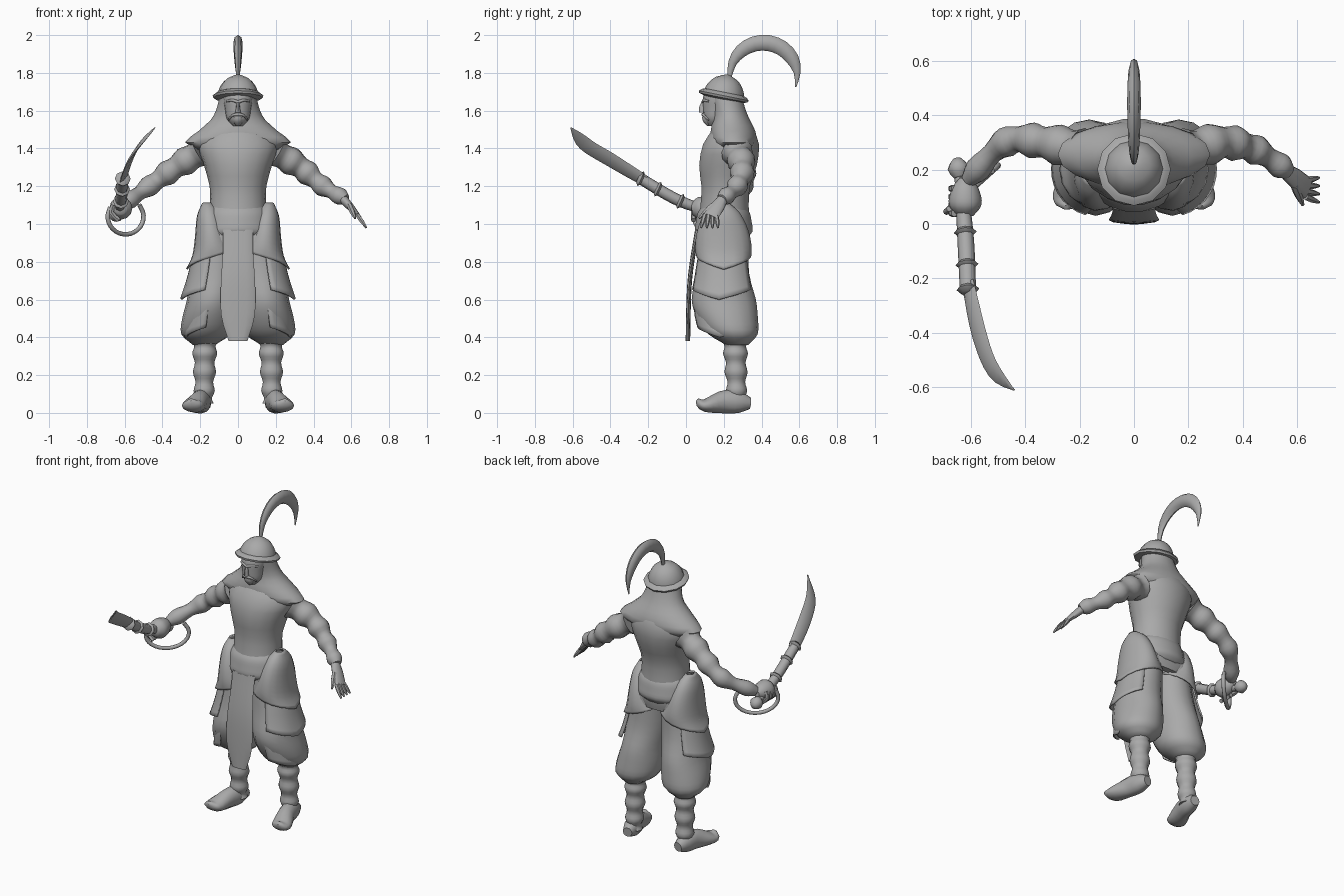
import bpy, math
from mathutils import Vector

if "Cube" in bpy.data.objects:
    bpy.data.objects.remove(bpy.data.objects["Cube"])

# One grey material for the whole figure
grey = bpy.data.materials.new("stone grey")
grey.use_nodes = True
colour = (.4, .4, .4, 1)
grey.diffuse_color = colour
grey.node_tree.nodes["Principled BSDF"].inputs["Base Color"].default_value = colour
X, Y, Z = Vector((1, 0, 0)), Vector((0, 1, 0)), Vector((0, 0, 1))


def finish(name, verts, faces, mirror, thickness):
    """Turn geometry into a named, smoothed and optionally mirrored object."""
    mesh = bpy.data.meshes.new(name)
    mesh.from_pydata(verts, [], faces)
    mesh.materials.append(grey)
    obj = bpy.data.objects.new(name, mesh)
    bpy.context.collection.objects.link(obj)
    bpy.ops.object.select_all(action="DESELECT")
    obj.select_set(True)
    bpy.context.view_layer.objects.active = obj
    bpy.ops.object.mode_set(mode="EDIT")
    bpy.ops.mesh.select_all(action="SELECT")
    bpy.ops.mesh.normals_make_consistent(inside=False)
    bpy.ops.object.mode_set(mode="OBJECT")
    bpy.ops.object.shade_smooth_by_angle(angle=math.radians(50))
    if thickness:
        solid = obj.modifiers.new("thickness", "SOLIDIFY")
        solid.thickness, solid.offset = thickness, 0
    if mirror:
        obj.modifiers.new("mirror", "MIRROR")


def spline(values, t):
    """Catmull-Rom value at t along evenly spaced numbers or points."""
    last = len(values) - 1
    if last == 0:
        return values[0]
    i = min(int(t * last), last - 1)
    before, start, end, after = (values[max(0, min(k, last))] for k in range(i - 1, i + 3))
    f = t * last - i
    ease = f * f * (3 - 2 * f)
    leave = (end - before) * (f * (1 - f) * (1 - f) / 2)
    arrive = (after - start) * (f * f * (1 - f) / 2)
    return start * (1 - ease) + end * ease + leave - arrive


def sweep(name, path, wide, deep=None, ref=None, sides=12, steps=12,
          arc=None, point=0, mirror=False, thickness=0):
    """Sweep an ellipse along a smooth path. Rings lie level, or across the path with
    the width along ref. An arc gives an open cloth with a pointed hem."""
    path = [Vector(p) for p in path]
    deep = deep or wide
    centres = [spline(path, i / steps) for i in range(steps + 1)]
    start, stop = arc or (0, math.tau)
    count = sides + 1 if arc else sides
    verts, faces = [], []
    for i, centre in enumerate(centres):
        u, v = X, Y
        if ref:
            along = (centres[min(i + 1, steps)] - centres[max(i - 1, 0)]).normalized()
            u = (ref - along * ref.dot(along)).normalized()
            v = along.cross(u)
        a = max(spline(wide, i / steps), .002)
        b = max(spline(deep, i / steps), .002)
        for k in range(count):
            f = k / sides
            turn = start + (stop - start) * f
            lift = Z * point * abs(2 * f - 1) * i / steps
            verts.append(centre + u * a * math.cos(turn) + v * b * math.sin(turn) + lift)
    for i in range(steps):
        for k in range(sides):
            j = (k + 1) % count
            low, high = i * count, (i + 1) * count
            faces.append((low + k, low + j, high + j, high + k))
    if not arc:
        faces += [tuple(range(sides)), tuple(range(steps * sides, len(verts)))]
    finish(name, verts, faces, mirror, thickness)


def ripple(first, last, bump, count):
    """Radii that taper while swelling and pinching in turn."""
    return [first + (last - first) * i / count + bump * (-1) ** i for i in range(count + 1)]


def hoop(centre, radius, start, stop, side):
    """Points of a circular arc standing upright in the side direction."""
    angles = [math.radians(start + (stop - start) * i / 8) for i in range(9)]
    return [Vector(centre) + (side * math.cos(a) + Z * math.sin(a)) * radius for a in angles]


# Torso, waist sash and shoulder mantle with hood
sweep("torso", [(0, .2, .9), (0, .21, 1.2), (0, .25, 1.5)],
      (.16, .16, .15, .15, .18, .21, .15), (.12, .14, .13, .13, .155, .15, .11), sides=18)
sweep("waist_sash", [(0, .2, .93), (0, .2, 1.09)],
      (.17, .185, .18, .17, .15), (.13, .155, .15, .14, .12), sides=18)
sweep("back_sash_drape", [(0, .3, 1), (0, .3, .88)], (.12, .14, .1), (.03, .03, .02))
sweep("shoulder_mantle", [(0, .26, 1.39), (0, .24, 1.55), (0, .2, 1.7)],
      (.2, .28, .21, .145, .115, .1, .09), (.09, .12, .12, .1, .09, .09, .09), sides=18)

# Face
sweep("face", [(0, .15, 1.52), (0, .18, 1.7)], (.03, .06, .07, .08, .08),
      (.03, .06, .075, .085, .08), sides=16)
sweep("nose", [(0, .095, 1.65), (0, .085, 1.59)], (.008, .01, .015), (.01, .02, .015), sides=8)
sweep("brow", [(0, .09, 1.645), (.03, .095, 1.655), (.06, .12, 1.65)], (.009, .006),
      ref=Z, sides=8, mirror=True)
sweep("moustache", [(0, .09, 1.58), (.03, .095, 1.575), (.05, .12, 1.55)], (.009, .004),
      ref=Z, sides=8, mirror=True)
sweep("chin_beard", [(0, .1, 1.57), (0, .12, 1.52)], (.02, .025, .01), (.015, .02, .01), sides=8)

# Helmet, tilted back, and its crest plume
seat, axis = Vector((0, .2, 1.68)), Vector((0, .02, .1))
sweep("helmet_brim", [seat - axis / 5, seat + axis / 5], (.1, .13, .135, .12, .1), ref=X, steps=4)
sweep("helmet_dome", [seat, seat + axis * 1.1], (.11, .105, .09, .06, .01), ref=X, steps=8)
sweep("crest_plume", hoop((0, .41, 1.78), .18, 180, -18, Y), (.01, .02, .025, .02, .003),
      (.012, .035, .042, .035, .003), ref=X, sides=8, steps=16)

# Baggy trousers, wrapped shins and curled shoes
sweep("trouser_leg", [(.09, .2, 1), (.14, .2, .6), (.18, .27, .36)],
      (.09, .11, .13, .13, .14, .13, .06), (.12, .13, .14, .17, .16, .13, .06),
      sides=16, steps=18, mirror=True)
sweep("wrapped_shin", [(.175, .26, .38), (.18, .27, .05)], ripple(.065, .045, .006, 8),
      steps=24, mirror=True)
sweep("curled_shoe", [(.18, .34, .05), (.2, .22, .06), (.24, .1, .04), (.25, .06, .07)],
      (.03, .05, .05, .06, .05, .01), (.03, .06, .06, .04, .025, .01), ref=X, mirror=True)

# Layered cloth on the hips: a rounded lobe over two flared tiers
sweep("hip_flap", [(.165, .19, 1.11), (.13, .2, .76)], (.02, .055, .075, .1, .14),
      (.03, .09, .13, .145, .14), arc=(-3, 3), point=.13, sides=16, mirror=True, thickness=.01)
for name, top, hem, wide, deep in (
        ("middle_skirt", .86, .6, (.12, .14, .17), (.13, .15, .17)),
        ("lower_skirt", .66, .4, (.13, .14, .15), (.15, .16, .14))):
    sweep(name, [(.11, .2, top), (.13, .2, hem)], wide, deep, arc=(-1.3, 1),
          point=(top - hem) / 5, steps=6, mirror=True, thickness=.01)
sweep("front_panel", [(0, .06, .97), (0, .02, .7), (0, .01, .38)],
      (.08, .08, .09, .09, .05), (.012,))

# Puffed sleeves
sleeve = ripple(.078, .035, .007, 9)
sweep("left_arm", [(.2, .27, 1.38), (.33, .3, 1.3), (.45, .27, 1.2), (.57, .19, 1.13)],
      sleeve, ref=Z, steps=27)
sweep("right_arm", [(-.2, .27, 1.38), (-.33, .3, 1.3), (-.47, .3, 1.2), (-.61, .16, 1.1)],
      sleeve, ref=Z, steps=27)

# Open left hand
sweep("left_palm", [(.55, .2, 1.14), (.64, .13, 1.04)], (.025, .04, .04), (.025, .02, .01),
      ref=Y, steps=4)
for i in range(4):
    sweep("left_finger", [(.63, .1 + .02 * i, 1.05), (.68, .08 + .03 * i, .98)],
          (.012, .012, .005), ref=Y, sides=6, steps=4)
sweep("left_thumb", [(.59, .14, 1.1), (.62, .07, 1.03)], (.015, .015, .006),
      ref=X, sides=6, steps=4)

# Right fist
sweep("right_fist", [(-.62, .17, 1.09), (-.62, .03, 1.08)], (.02, .05, .06, .03), ref=Z)
for i in range(4):
    y = .13 - .03 * i
    sweep("right_finger", [(-.66, y, 1.1), (-.67, y, 1.06), (-.63, y, 1.02)], (.014,),
          ref=Y, sides=6, steps=4)

# Sword hilt with collars and slanting knuckle guard
sweep("sword_pommel", [(-.65, .24, 1.04), (-.64, .17, 1.06)], (.015, .04, .02), ref=Z, steps=4)
grip = [Vector(p) for p in ((-.64, .19, 1.05), (-.62, -.03, 1.12), (-.61, -.24, 1.24))]
sweep("sword_grip", grip, (.02, .03, .03), ref=Z, sides=8)
for t in (.3, .5, .75, 1):
    middle, half = spline(grip, t), (grip[-1] - grip[0]) / 30
    sweep("sword_collar", [middle - half, middle + half], (.025, .042, .025),
          ref=Z, sides=8, steps=2)
sweep("knuckle_guard", hoop((-.595, .13, 1.04), .095, 150, 400, X + Y * .9), (.012,),
      ref=X - Y, sides=8, steps=20)

# Curved blade
sweep("sword_blade", [(-.61, -.22, 1.23), (-.57, -.4, 1.34), (-.52, -.53, 1.42),
                      (-.44, -.61, 1.51)],
      (.035, .042, .042, .035, .003), (.012, .01, .008, .003), ref=X + Z * 1.5, sides=6)
